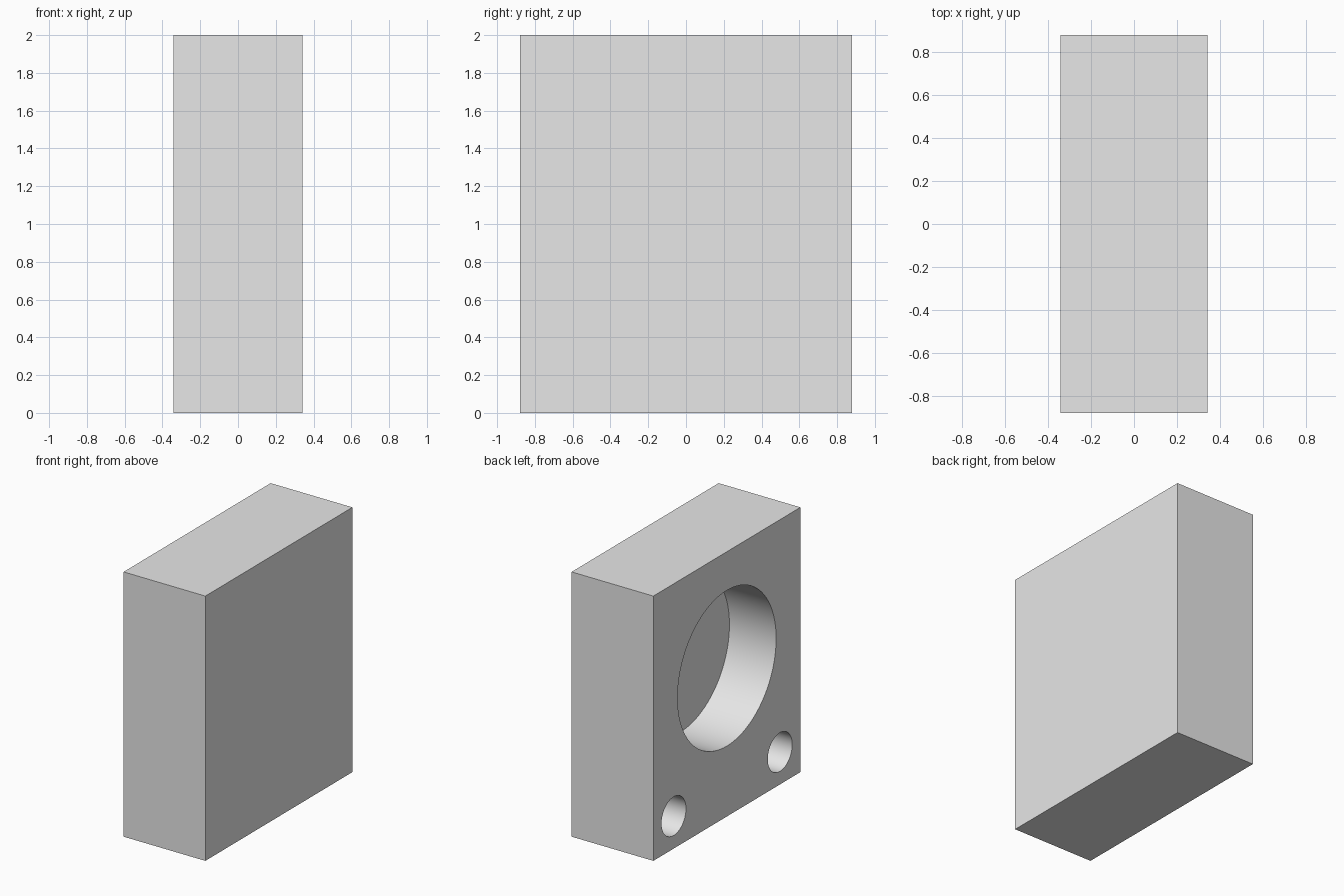
import bpy
import math

default_cube = bpy.data.objects.get("Cube")
if default_cube:
    bpy.data.objects.remove(default_cube, do_unlink=True)

WIDTH, DEPTH, HEIGHT = 0.683, 1.755, 2.0
HOLE_DEPTH = 0.39
FACE_X = -WIDTH / 2

# Single grey material
grey = bpy.data.materials.new("light_grey")
grey.use_nodes = True
colour = (0.8, 0.8, 0.8, 1)
grey.diffuse_color = colour
grey.node_tree.nodes["Principled BSDF"].inputs["Base Color"].default_value = colour

# Solid block
bpy.ops.mesh.primitive_cube_add(size=1, location=(0, 0, HEIGHT / 2))
block = bpy.context.object
block.name = "block"
block.scale = (WIDTH, DEPTH, HEIGHT)
bpy.ops.object.transform_apply(location=False, rotation=False, scale=True)
block.data.materials.append(grey)


def drill(name, y, z, radius):
    """Cut a blind round hole into the -x side of the block."""
    bpy.ops.mesh.primitive_cylinder_add(
        vertices=96, radius=radius, depth=2 * HOLE_DEPTH,
        location=(FACE_X, y, z), rotation=(0, math.pi / 2, 0))
    cutter = bpy.context.object
    cutter.name = name
    cutter.data.materials.append(grey)
    cutter.hide_render = True
    cut = block.modifiers.new(name, "BOOLEAN")
    cut.operation = "DIFFERENCE"
    cut.solver = "EXACT"
    cut.object = cutter
    bpy.ops.object.select_all(action="DESELECT")
    block.select_set(True)
    bpy.context.view_layer.objects.active = block
    bpy.ops.object.modifier_apply(modifier=name)
    bpy.data.objects.remove(cutter, do_unlink=True)


# Large round recess and two small holes in the lower corners
drill("large_recess", 0, 1.12, 0.588)
for side in (-1, 1):
    drill("corner_hole", side * 0.634, 0.245, 0.146)

# Smooth bores with crisp rims
bpy.ops.object.shade_smooth_by_angle(angle=math.radians(30))
